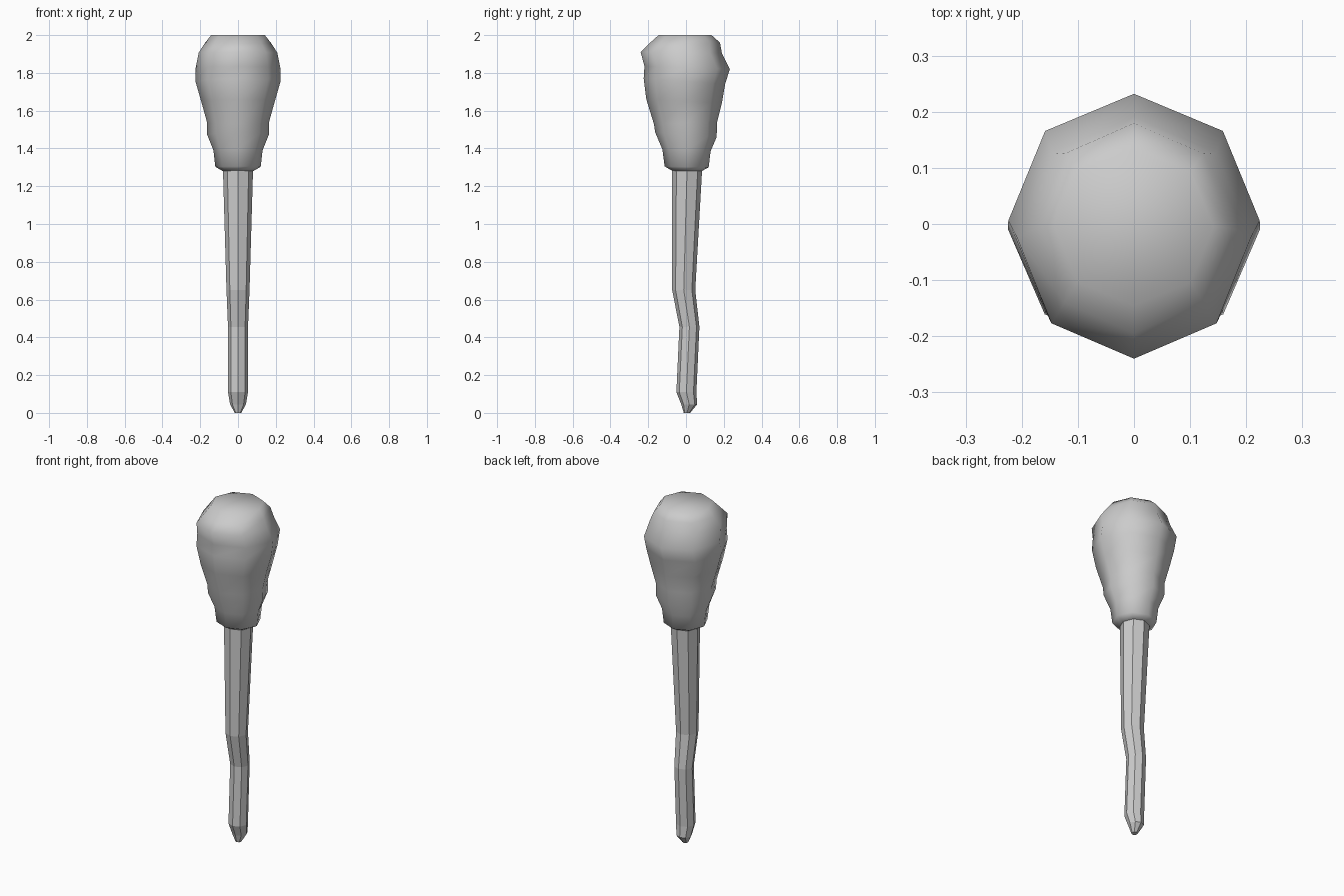
import bpy, bmesh, math

cube = bpy.data.objects.get("Cube")
if cube:
    bpy.data.objects.remove(cube, do_unlink=True)

SIDES = 8


def material(name, rgb):
    mat = bpy.data.materials.new(name)
    mat.use_nodes = True
    mat.diffuse_color = (*rgb, 1)
    mat.node_tree.nodes["Principled BSDF"].inputs["Base Color"].default_value = (*rgb, 1)
    return mat


def loft(name, rings, mat, smooth):
    """Skin octagonal rings: (front z, back z, front y, back y, half width)."""
    bm = bmesh.new()
    loops = []
    for z_front, z_back, y_front, y_back, half_width in rings:
        loop = []
        for i in range(SIDES):
            a = math.tau * i / SIDES
            t = (math.sin(a) + 1) / 2
            loop.append(bm.verts.new((half_width * math.cos(a),
                                      y_front + (y_back - y_front) * t,
                                      z_front + (z_back - z_front) * t)))
        loops.append(loop)
    for lower, upper in zip(loops, loops[1:]):
        for i in range(SIDES):
            j = (i + 1) % SIDES
            bm.faces.new((lower[i], lower[j], upper[j], upper[i]))
    bm.faces.new(loops[0])
    bm.faces.new(loops[-1])
    bmesh.ops.recalc_face_normals(bm, faces=bm.faces)
    for face in bm.faces:
        face.smooth = smooth
    mesh = bpy.data.meshes.new(name)
    bm.to_mesh(mesh)
    bm.free()
    mesh.materials.append(mat)
    obj = bpy.data.objects.new(name, mesh)
    bpy.context.collection.objects.link(obj)
    return obj


grey = material("plain grey", (0.6, 0.6, 0.6))

# Lumpy club head, smooth shaded
loft("club_head", [
    (1.28, 1.28, -0.07, 0.083, 0.08),
    (1.305, 1.30, -0.113, 0.12, 0.12),
    (1.395, 1.385, -0.125, 0.13, 0.13),
    (1.485, 1.46, -0.163, 0.162, 0.163),
    (1.53, 1.54, -0.17, 0.165, 0.163),
    (1.66, 1.64, -0.21, 0.19, 0.195),
    (1.77, 1.74, -0.224, 0.207, 0.225),
    (1.835, 1.82, -0.22, 0.232, 0.224),
    (1.91, 1.905, -0.24, 0.19, 0.208),
    (1.955, 1.96, -0.195, 0.18, 0.175),
    (2.0, 2.0, -0.145, 0.135, 0.142),
], grey, True)

# Crooked tapering handle, flat faces: (z, centre y, radius)
path = [(0, 0.005, 0.017), (0.045, 0.017, 0.042), (0.11, 0.002, 0.053),
        (0.455, 0.018, 0.053), (0.65, -0.012, 0.061), (1.3, 0.006, 0.08)]
loft("handle", [(z, z, y - r, y + r, r) for z, y, r in path], grey, False)
